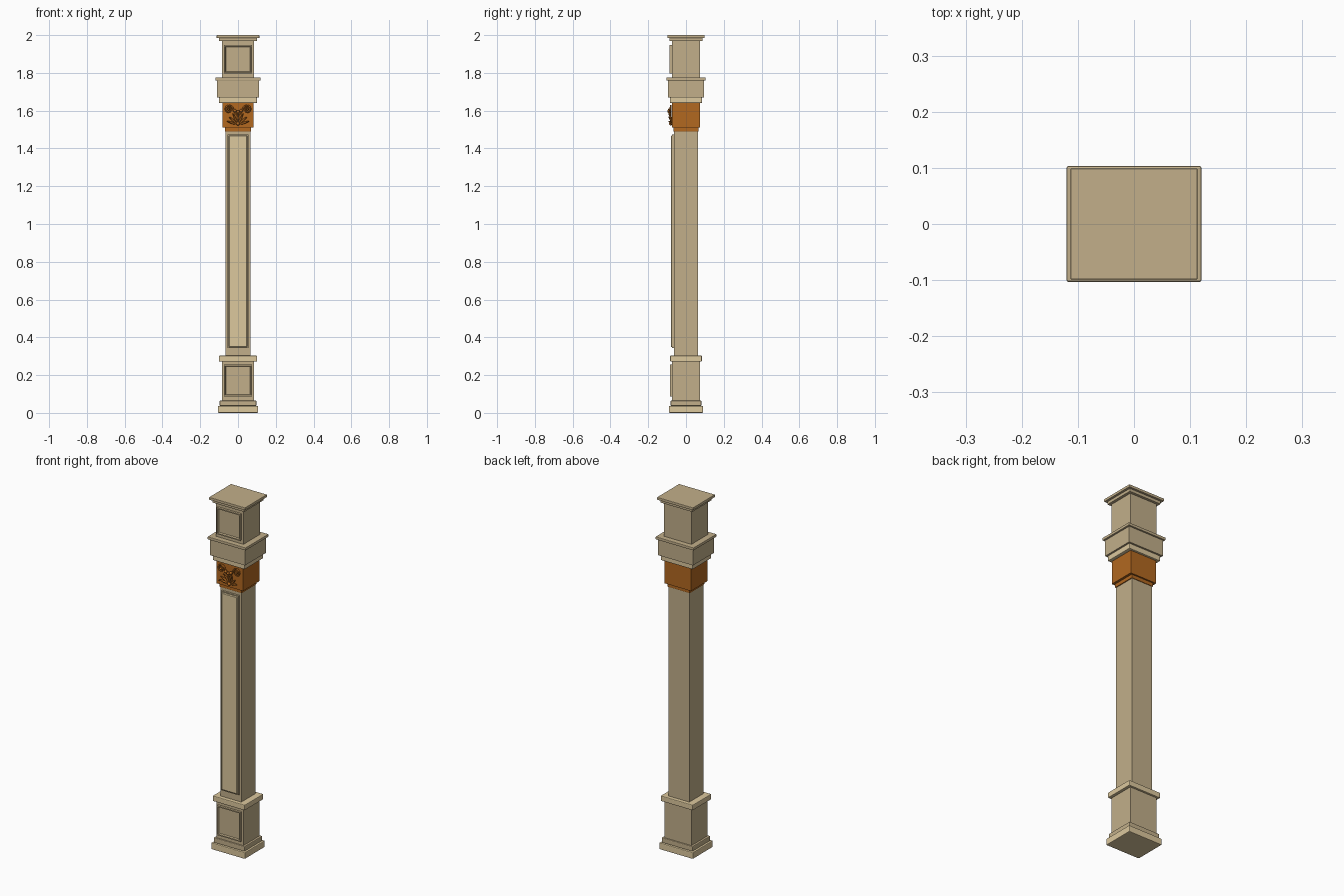
import bpy, bmesh, math
from mathutils import Vector

if "Cube" in bpy.data.objects:
    bpy.data.objects.remove(bpy.data.objects["Cube"])


def material(name, rgb):
    lin = [((c / 255 + 0.055) / 1.055) ** 2.4 for c in rgb]
    m = bpy.data.materials.new(name)
    m.diffuse_color = (*lin, 1)
    m.use_nodes = True
    m.node_tree.nodes["Principled BSDF"].inputs["Base Color"].default_value = m.diffuse_color
    return m


STONE = material("tan stone", (194, 175, 138))
LIGHT = material("pale stone", (220, 200, 157))
WOOD = material("orange brown", (178, 104, 32))


def finish(name, bm, mat, smooth=False):
    bmesh.ops.recalc_face_normals(bm, faces=bm.faces)
    mesh = bpy.data.meshes.new(name)
    bm.to_mesh(mesh)
    bm.free()
    mesh.materials.append(mat)
    for p in mesh.polygons:
        p.use_smooth = smooth
    ob = bpy.data.objects.new(name, mesh)
    bpy.context.collection.objects.link(ob)
    return ob


def box_mesh(x0, x1, y0, y1, z0, z1):
    bm = bmesh.new()
    bmesh.ops.create_cube(bm, size=1)
    for v in bm.verts:
        v.co = Vector(((x0, x1)[v.co.x > 0], (y0, y1)[v.co.y > 0], (z0, z1)[v.co.z > 0]))
    return bm


def block(name, hx, hy, z0, z1, mat, bevel=0.0):
    bm = box_mesh(-hx, hx, -hy, hy, z0, z1)
    if bevel:
        bmesh.ops.bevel(bm, geom=bm.edges[:], offset=bevel, segments=2, profile=0.5, affect='EDGES')
    return finish(name, bm, mat)


def framed_panel(name, hx, y0, y1, z0, z1, mat, rim, depth):
    # Plate whose front face is inset and sunk to leave a raised rim
    bm = box_mesh(-hx, hx, y0, y1, z0, z1)
    bmesh.ops.recalc_face_normals(bm, faces=bm.faces)
    front = min(bm.faces, key=lambda f: f.calc_center_median().y)
    bmesh.ops.inset_region(bm, faces=[front], thickness=rim)
    bmesh.ops.inset_region(bm, faces=[front], thickness=0.005, depth=-depth)
    return finish(name, bm, mat)


# Stacked blocks: name, half width, half depth, bottom, top, colour, bevel
for row in (
    ("base_slab", 0.106, 0.090, 0.0, 0.037, LIGHT, 0.004),
    ("base_step", 0.097, 0.081, 0.037, 0.065, STONE, 0.004),
    ("pedestal", 0.085, 0.073, 0.065, 0.272, STONE, 0),
    ("pedestal_cap", 0.101, 0.084, 0.272, 0.303, LIGHT, 0.004),
    ("shaft", 0.065, 0.063, 0.303, 1.495, STONE, 0),
    ("capital_collar", 0.070, 0.066, 1.490, 1.512, WOOD, 0.003),
    ("capital_body", 0.083, 0.074, 1.510, 1.640, WOOD, 0),
    ("abacus", 0.101, 0.085, 1.640, 1.672, LIGHT, 0.005),
    ("entablature", 0.110, 0.094, 1.670, 1.762, STONE, 0),
    ("entablature_ledge", 0.120, 0.103, 1.760, 1.776, STONE, 0.003),
    ("upper_block", 0.086, 0.074, 1.774, 1.970, STONE, 0),
    ("crown_step", 0.101, 0.088, 1.968, 1.986, STONE, 0.003),
    ("crown_slab", 0.113, 0.099, 1.985, 2.0, STONE, 0.002),
):
    block(*row)

# Front panels
framed_panel("pedestal_panel", 0.074, -0.086, -0.070, 0.088, 0.255, STONE, 0.009, 0.008)
framed_panel("upper_panel", 0.074, -0.087, -0.070, 1.797, 1.947, STONE, 0.009, 0.008)
bm = box_mesh(-0.055, 0.055, -0.074, -0.06, 0.343, 1.474)
finish("shaft_panel_border", bm, STONE)
bm = box_mesh(-0.050, 0.050, -0.080, -0.06, 0.348, 1.469)
bmesh.ops.bevel(bm, geom=bm.edges[:], offset=0.004, segments=1, affect='EDGES')
finish("shaft_panel", bm, LIGHT)


# Carved capital: tubes for the scrolls
def tube(name, points, radius):
    cu = bpy.data.curves.new(name, 'CURVE')
    cu.dimensions = '3D'
    cu.bevel_depth = radius
    cu.bevel_resolution = 2
    cu.use_fill_caps = True
    sp = cu.splines.new('POLY')
    sp.points.add(len(points) - 1)
    for p, (x, y, z, r) in zip(sp.points, points):
        p.co = (x, y, z, 1)
        p.radius = r
    cu.materials.append(WOOD)
    ob = bpy.data.objects.new(name, cu)
    bpy.context.collection.objects.link(ob)


def drop(name, centre, scale):
    bm = bmesh.new()
    bmesh.ops.create_uvsphere(bm, u_segments=12, v_segments=8, radius=1)
    for v in bm.verts:
        v.co = Vector(centre) + Vector(v.co[i] * scale[i] for i in range(3))
    finish(name, bm, WOOD, True)


for s, side in ((-1, "left"), (1, "right")):
    # Spiral that unwinds over the top, then sweeps down to the middle
    pts = []
    for i in range(37):
        t = i / 36
        a = math.radians(200 - 560 * t)
        r = 0.006 + 0.017 * t
        pts.append((s * (0.049 - r * math.cos(a)), -0.086 + 0.006 * t,
                    1.607 + r * math.sin(a), 0.7 + 0.3 * t))
    x0, z0 = abs(pts[-1][0]), pts[-1][2]
    for i in range(1, 11):
        t = i / 10
        pts.append((s * x0 * (1 - t), -0.080, z0 - 0.030 * math.sin(t * math.pi / 2), 1 - 0.3 * t))
    tube(side + "_scroll", pts, 0.0045)
    drop(side + "_scroll_eye", (s * 0.049, -0.086, 1.607), (0.006, 0.009, 0.006))

# Fan of leaves under the scrolls
for i in range(-3, 4):
    a = math.radians(i * 24)
    length = 0.058 - 0.003 * abs(i)
    pts = []
    for k in range(9):
        t = k / 8
        d = 0.010 + length * t
        pts.append((math.sin(a) * d, -0.076 - 0.016 * t * t, 1.525 + math.cos(a) * d,
                    0.35 + 0.75 * math.sin(math.pi * min(1, 0.1 + 0.85 * t))))
    tube("leaf_%d" % (i + 4), pts, 0.005)
drop("centre_bud", (0, -0.080, 1.531), (0.010, 0.010, 0.009))
for i in (-1, 0, 1):
    drop("berry_%d" % (i + 2), (i * 0.016, -0.088, 1.594 + 0.006 * abs(i)), (0.008, 0.010, 0.008))
